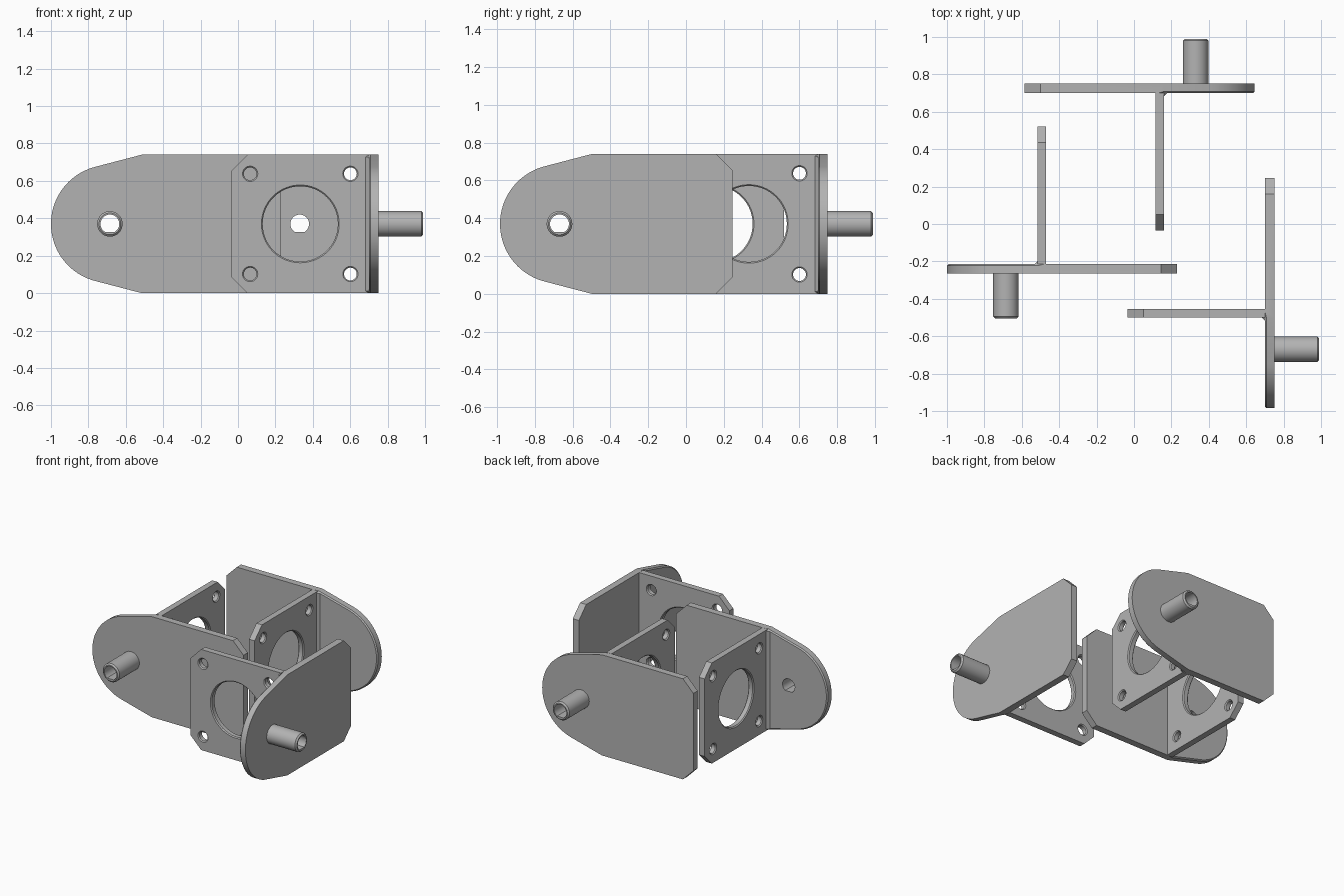
import bpy, bmesh, math
from mathutils import Matrix, Vector

if "Cube" in bpy.data.objects:
    bpy.data.objects.remove(bpy.data.objects["Cube"])

H, T, CH = 0.74, 0.05, 0.085        # height, plate thickness, corner cut
MID = H / 2
PEG_U, R = 0.315, 0.315             # peg position and round end radius
WALL0, WALL1, WALL_END = 0.485, 0.53, 0.785

grey = bpy.data.materials.new("metal_grey")
grey.diffuse_color = (0.45, 0.45, 0.45, 1)
grey.use_nodes = True
grey.node_tree.nodes["Principled BSDF"].inputs["Base Color"].default_value = grey.diffuse_color


def to_object(bm, name):
    bmesh.ops.recalc_face_normals(bm, faces=bm.faces)
    me = bpy.data.meshes.new(name)
    bm.to_mesh(me)
    bm.free()
    me.materials.append(grey)
    ob = bpy.data.objects.new(name, me)
    bpy.context.collection.objects.link(ob)
    return ob


def prism(points, axis, lo, hi):
    """Extrude a closed (side, z) outline along y (axis 1) or x (axis 0)."""
    bm = bmesh.new()
    place = (lambda a, z, d: (a, d, z)) if axis == 1 else (lambda a, z, d: (d, a, z))
    face = bm.faces.new([bm.verts.new(place(a, z, lo)) for a, z in points])
    ext = bmesh.ops.extrude_face_region(bm, geom=[face])["geom"]
    move = Vector(place(0, 0, hi - lo))
    bmesh.ops.translate(bm, vec=move, verts=[g for g in ext if isinstance(g, bmesh.types.BMVert)])
    return bm


def lathe(profile, n, matrix):
    """Closed solid from (radius, height) rings, capped at both ends."""
    bm = bmesh.new()
    rings = [[bm.verts.new(matrix @ Vector((r * math.cos(2 * math.pi * i / n),
                                            r * math.sin(2 * math.pi * i / n), h)))
              for i in range(n)] for r, h in profile]
    for a, b in zip(rings, rings[1:]):
        for i in range(n):
            bm.faces.new((a[i], a[(i + 1) % n], b[(i + 1) % n], b[i]))
    bm.faces.new(rings[0])
    bm.faces.new(rings[-1])
    return bm


def cut(ob, cutters):
    for c in cutters:
        m = ob.modifiers.new("hole", 'BOOLEAN')
        m.operation, m.solver, m.object = 'DIFFERENCE', 'EXACT', c
    bpy.context.view_layer.update()
    dg = bpy.context.evaluated_depsgraph_get()
    me = bpy.data.meshes.new_from_object(ob.evaluated_get(dg))
    ob.modifiers.clear()
    ob.data = me


# Side plate: round end, tangent flanks, clipped corners
tilt = math.radians(104)
arc = [tilt + (2 * math.pi - 2 * tilt) * i / 40 for i in range(41)]
outline = [(PEG_U + R * math.cos(a), MID + R * math.sin(a)) for a in arc]
outline += [(WALL0, 0), (1.23 - CH, 0), (1.23, CH), (1.23, H - CH), (1.23 - CH, H), (WALL0, H)]
bm = prism(outline, 1, 0, T)
rim = [e for e in bm.edges if all(abs(v.co.y - T) < 1e-5 and v.co.x < WALL0 + 1e-4 for v in e.verts)
       and abs(e.verts[0].co.x + e.verts[1].co.x - 2 * WALL0) > 1e-3]
bmesh.ops.bevel(bm, geom=rim, offset=0.008, segments=1, affect='EDGES')
side_plate = to_object(bm, "side_plate")

# Hollow shaft with softened tip
along_y = Matrix.Translation((PEG_U, 0, MID)) @ Matrix.Rotation(math.radians(90), 4, 'X')
shaft = to_object(lathe([(0.068, 0), (0.068, 0.23), (0.058, 0.24)], 40, along_y), "shaft")

# D-shaped bore through shaft and plate
flat = math.asin(0.042 / 0.05)
bore = [-flat + (math.pi + 2 * flat) * i / 32 for i in range(33)]
bore_cutter = to_object(prism([(PEG_U + 0.05 * math.cos(a), MID + 0.05 * math.sin(a))
                               for a in bore], 1, -0.4, 0.2), "bore_cutter")
cut(side_plate, [bore_cutter])
cut(shaft, [bore_cutter])

# Motor wall with clipped outer corners
wall = [(T, 0), (WALL_END - CH, 0), (WALL_END, CH), (WALL_END, H - CH), (WALL_END - CH, H), (T, H)]
motor_wall = to_object(prism(wall, 0, WALL0, WALL1), "motor_wall")


def hole_cutter(v, z, r, n):
    """Through hole with a small countersink on both faces."""
    c, w = 0.007, WALL1 - WALL0
    m = Matrix.Translation((WALL0, v, z)) @ Matrix.Rotation(math.radians(90), 4, 'Y')
    prof = [(r + 2 * c, -c), (r, c), (r, w - c), (r + 2 * c, w + c)]
    return to_object(lathe(prof, n, m), "hole_cutter")


MV = 0.417                           # motor axis
holes = [hole_cutter(MV, MID, 0.201, 64)]
holes += [hole_cutter(MV + a * 0.268, MID + b * 0.268, 0.034, 28) for a in (-1, 1) for b in (-1, 1)]
cut(motor_wall, holes)

# Corner fillet strip between wall and plate, tapered at its ends
bm = bmesh.new()
ends = []
for z, s in ((0, 1), (H, -1)):
    ends.append([bm.verts.new((WALL0, T, z)),
                 bm.verts.new((WALL0 - 0.018, T, z + s * 0.012)),
                 bm.verts.new((WALL0, T + 0.018, z + s * 0.012))])
for e in ends:
    bm.faces.new(e)
for i in range(3):
    j = (i + 1) % 3
    bm.faces.new((ends[0][i], ends[0][j], ends[1][j], ends[1][i]))
fillet = to_object(bm, "corner_fillet")

for c in holes + [bore_cutter]:
    bpy.data.objects.remove(c)

parts = [side_plate, shaft, motor_wall, fillet]
bpy.ops.object.select_all(action='DESELECT')
for p in parts:
    p.select_set(True)
bpy.context.view_layer.objects.active = side_plate
bpy.ops.object.shade_smooth_by_angle(angle=math.radians(25))

# Three identical brackets, each turned about the vertical axis
places = {"left": (-1.0, -0.265, 0), "back": (0.645, 0.75, 180), "right": (0.75, -0.985, 90)}
for tag, (x, y, deg) in places.items():
    m = Matrix.Translation((x, y, 0)) @ Matrix.Rotation(math.radians(deg), 4, 'Z')
    for p in parts:
        ob = p.copy()
        ob.name = f"{tag}_{p.name}"
        bpy.context.collection.objects.link(ob)
        ob.matrix_world = m
for p in parts:
    bpy.data.objects.remove(p)
